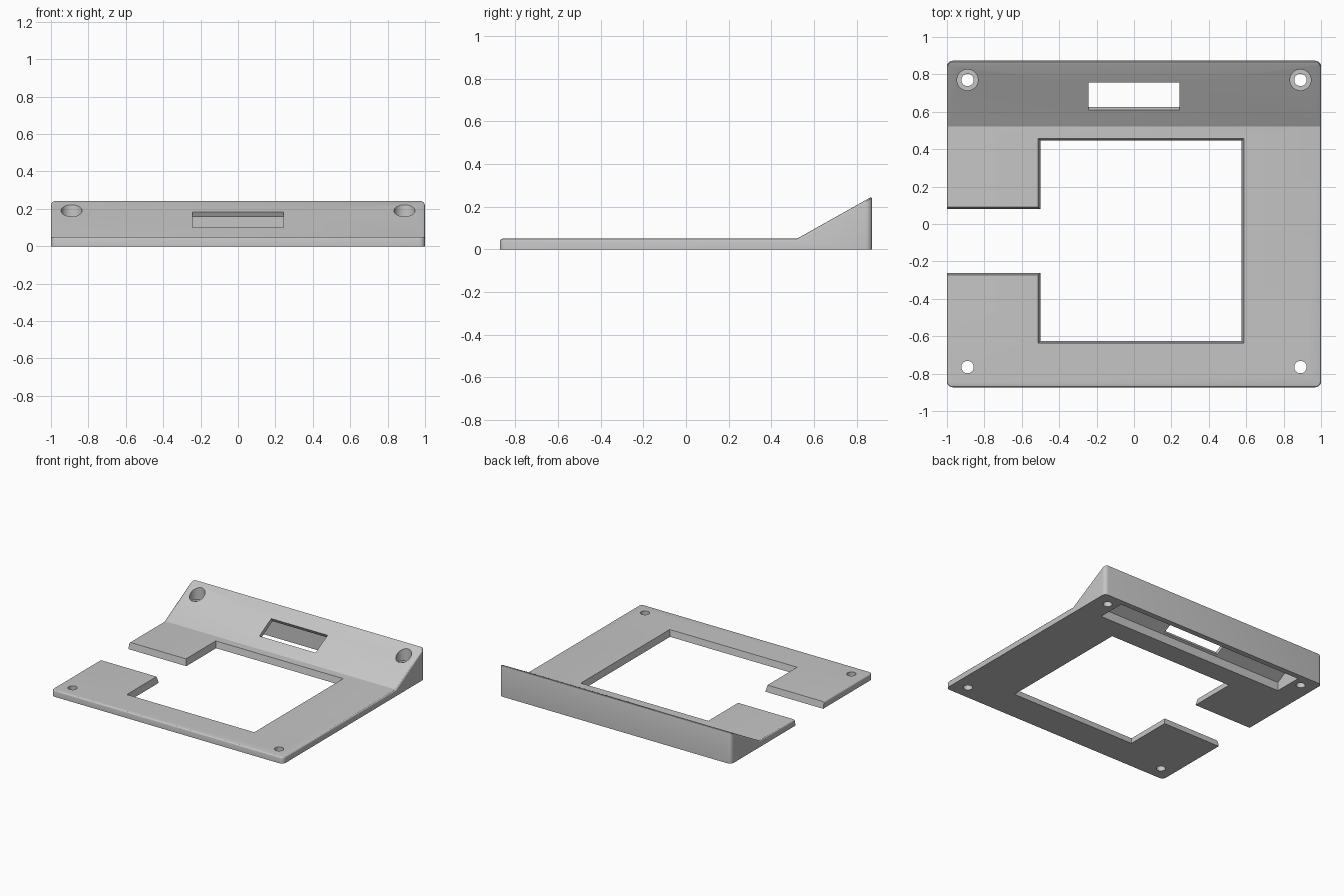
import bpy, bmesh, math
from mathutils import Matrix

cube = bpy.data.objects.get("Cube")
if cube:
    bpy.data.objects.remove(cube, do_unlink=True)

PLATE = 0.05                       # plate thickness
RAMP_Y, BACK_Y, PEAK = 0.52, 0.873, 0.248
SLOPE = (PEAK - PLATE) / (BACK_Y - RAMP_Y)


def ramp_z(y):
    return PLATE + (y - RAMP_Y) * SLOPE


def loft(bm, ring_a, ring_b):
    """Closed solid between two matching rings of points."""
    a = [bm.verts.new(p) for p in ring_a]
    b = [bm.verts.new(p) for p in ring_b]
    bm.faces.new(a)
    bm.faces.new(b[::-1])
    for i in range(len(a)):
        j = (i + 1) % len(a)
        bm.faces.new((a[i], b[i], b[j], a[j]))
    bmesh.ops.recalc_face_normals(bm, faces=bm.faces)
    return bm


def extrude_x(profile, half):
    return loft(bmesh.new(), [(-half, y, z) for y, z in profile],
                [(half, y, z) for y, z in profile])


def make(name, bm):
    mesh = bpy.data.meshes.new(name)
    bm.to_mesh(mesh)
    bm.free()
    obj = bpy.data.objects.new(name, mesh)
    bpy.context.collection.objects.link(obj)
    return obj


def cut(bm):
    """Subtract a solid from the bracket, then discard the cutter."""
    cutter = make("cutter", bm)
    cutter.hide_render = True
    mod = bracket.modifiers.new("cut", 'BOOLEAN')
    mod.operation, mod.solver, mod.object = 'DIFFERENCE', 'EXACT', cutter
    bpy.context.view_layer.objects.active = bracket
    bpy.ops.object.modifier_apply(modifier=mod.name)
    bpy.data.objects.remove(cutter, do_unlink=True)


def drafted_box(x0, x1, y0, y1):
    """Opening whose walls widen slightly upwards; sizes hold at plate top."""
    def ring(z):
        d = (z - PLATE) * 0.22
        return [(x0 - d, y0 - d, z), (x1 + d, y0 - d, z),
                (x1 + d, y1 + d, z), (x0 - d, y1 + d, z)]
    return loft(bmesh.new(), ring(-0.05), ring(0.1))


def cylinder(x, y, radius, z0, z1):
    bm = bmesh.new()
    bmesh.ops.create_cone(bm, cap_ends=True, segments=40, radius1=radius,
                          radius2=radius, depth=z1 - z0,
                          matrix=Matrix.Translation((x, y, (z0 + z1) / 2)))
    return bm


# Flat plate rising into a wedge along the back, with rounded outer edges
bm = extrude_x([(-BACK_Y, 0), (BACK_Y, 0), (BACK_Y, PEAK),
                (RAMP_Y, PLATE), (-BACK_Y, PLATE)], 1.0)
corners = [e for e in bm.edges
           if abs(e.verts[0].co.z - e.verts[1].co.z) > 0.01
           and abs(e.verts[0].co.y - e.verts[1].co.y) < 0.001]
bmesh.ops.bevel(bm, geom=corners, offset=0.03, segments=5, profile=0.5,
                affect='EDGES')
bm.normal_update()
rim = [e for e in bm.edges if len(e.link_faces) == 2
       and max(f.normal.z for f in e.link_faces) > 0.3
       and abs(min(f.normal.z for f in e.link_faces)) < 0.1]
bmesh.ops.bevel(bm, geom=rim, offset=0.013, segments=3, profile=0.5,
                affect='EDGES')
bmesh.ops.recalc_face_normals(bm, faces=bm.faces)
bracket = make("mounting_bracket", bm)

# Central opening and the side notch leading into it
cut(drafted_box(-0.512, 0.587, -0.637, 0.457))
cut(drafted_box(-1.2, -0.3, -0.272, 0.09))

# Hollow under the wedge, leaving a thin sloped shell
SHELL = 0.034
cut(extrude_x([(0.61, -0.1), (0.83, -0.1), (0.83, ramp_z(0.83) - SHELL),
               (0.61, ramp_z(0.61) - SHELL)], 0.815))

# Window slot cut square to the slope
angle = math.atan(SLOPE)
mid = 0.683
slot = bmesh.new()
bmesh.ops.create_cube(slot, size=1, matrix=(
    Matrix.Translation((0, mid, ramp_z(mid)))
    @ Matrix.Rotation(angle, 4, 'X')
    @ Matrix.Diagonal((0.485, 0.145 / math.cos(angle), 0.1, 1))))
cut(slot)

# Four screw holes, the back pair with counterbores
for x in (-0.89, 0.89):
    for y in (-0.765, 0.77):
        cut(cylinder(x, y, 0.033, -0.1, 0.4))
    cut(cylinder(x, 0.77, 0.056, 0.125, 0.4))

# Single grey plastic
mat = bpy.data.materials.new("grey_plastic")
mat.use_nodes = True
grey = (0.56, 0.56, 0.56, 1)
mat.diffuse_color = grey
mat.node_tree.nodes["Principled BSDF"].inputs["Base Color"].default_value = grey
bracket.data.materials.clear()
bracket.data.materials.append(mat)

bpy.ops.object.select_all(action='DESELECT')
bracket.select_set(True)
bpy.context.view_layer.objects.active = bracket
bpy.ops.object.shade_smooth_by_angle(angle=math.radians(28))
